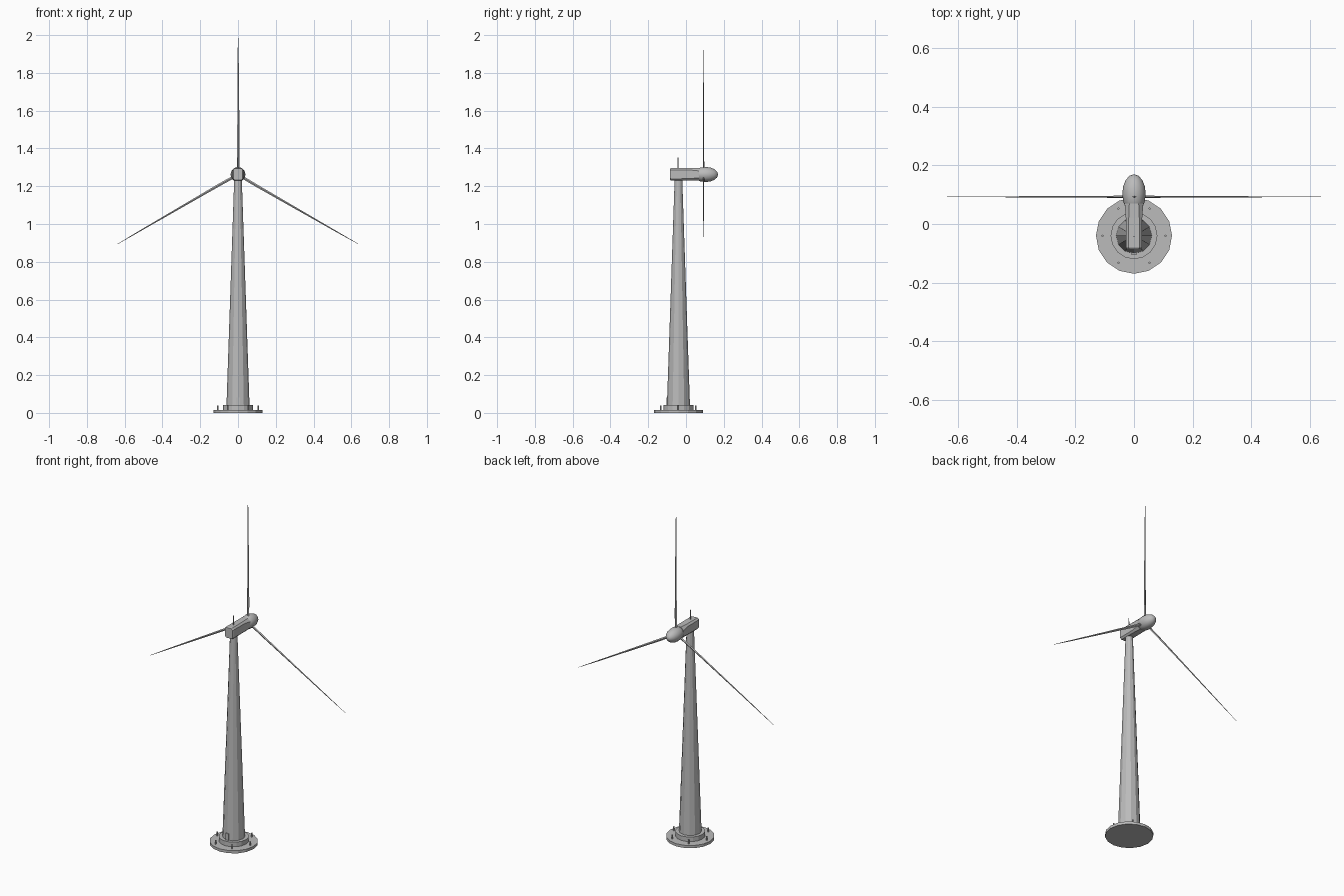
import bpy, bmesh, math
from mathutils import Matrix

if "Cube" in bpy.data.objects:
    bpy.data.objects.remove(bpy.data.objects["Cube"])

TY = -0.04            # tower axis (y)
HUB_Y, HUB_Z = 0.10, 1.262

grey = bpy.data.materials.new("light grey paint")
grey.diffuse_color = (0.5, 0.5, 0.5, 1)
grey.use_nodes = True
grey.node_tree.nodes["Principled BSDF"].inputs["Base Color"].default_value = grey.diffuse_color


def finish(name, bm):
    bmesh.ops.recalc_face_normals(bm, faces=bm.faces[:])
    me = bpy.data.meshes.new(name)
    bm.to_mesh(me)
    bm.free()
    me.materials.append(grey)
    ob = bpy.data.objects.new(name, me)
    bpy.context.collection.objects.link(ob)
    return ob


def cone(name, x, y, z0, z1, r0, r1, sides):
    bm = bmesh.new()
    bmesh.ops.create_cone(bm, cap_ends=True, segments=sides, radius1=r0, radius2=r1,
                          depth=z1 - z0,
                          matrix=Matrix.Translation((x, y, (z0 + z1) / 2)))
    return finish(name, bm)


def loft(name, rings):
    bm = bmesh.new()
    loops = [[bm.verts.new(p) for p in ring] for ring in rings]
    n = len(loops[0])
    for a, b in zip(loops, loops[1:]):
        for i in range(n):
            j = (i + 1) % n
            bm.faces.new((a[i], a[j], b[j], b[i]))
    bm.faces.new(loops[0])
    bm.faces.new(loops[-1])
    return finish(name, bm)


# Foundation, flange and anchor bolts
cone("foundation", 0, TY, 0, 0.016, 0.13, 0.13, 16)
cone("tower_flange", 0, TY, 0.016, 0.043, 0.08, 0.08, 16)
for k in range(6):
    a = math.radians(60 * k)
    cone(f"anchor_bolt_{k + 1}", 0.107 * math.cos(a), TY + 0.107 * math.sin(a),
         0.014, 0.04, 0.004, 0.004, 6)

# Tapered tower
cone("tower", 0, TY, 0.04, 1.24, 0.061, 0.02, 12)

# Access door on the front of the tower
bm = bmesh.new()
bmesh.ops.create_cube(bm, size=1, matrix=Matrix.Translation((0, TY - 0.055, 0.062))
                      @ Matrix.Diagonal((0.02, 0.018, 0.04, 1)))
finish("access_door", bm)


# Nacelle: chamfered box section, slightly rounder at the rotor end
def section(y, hw, hh, c):
    zc = 1.263
    pts = [(hw, hh - c), (hw - c, hh), (c - hw, hh), (-hw, hh - c),
           (-hw, c - hh), (c - hw, -hh), (hw - c, -hh), (hw, c - hh)]
    return [(x, y, zc + z) for x, z in pts]


loft("nacelle", [section(-0.086, 0.025, 0.030, 0.008),
                 section(-0.078, 0.028, 0.033, 0.009),
                 section(0.020, 0.028, 0.033, 0.010),
                 section(0.070, 0.032, 0.034, 0.016)])

# Weather mast on the nacelle
cone("weather_mast", 0, TY - 0.003, 1.29, 1.352, 0.0025, 0.002, 6)

# Egg-shaped hub
bm = bmesh.new()
bmesh.ops.create_uvsphere(bm, u_segments=12, v_segments=8, radius=1,
                          matrix=Matrix.Translation((0, HUB_Y + 0.003, HUB_Z))
                          @ Matrix.Diagonal((0.04, 0.067, 0.04, 1))
                          @ Matrix.Rotation(math.pi / 2, 4, 'X'))
hub = finish("hub", bm)
for f in hub.data.polygons:
    f.use_smooth = True

# Three slender tapered blades: radius, trailing edge, leading edge, half thickness
STATIONS = [(0.02, -0.007, 0.008, 0.004), (0.12, -0.005, 0.009, 0.0032),
            (0.40, -0.003, 0.006, 0.002), (0.59, -0.002, 0.004, 0.0013),
            (0.738, -0.0008, 0.001, 0.0006)]
for k in range(3):
    rot = Matrix.Translation((0, 0.093, HUB_Z)) @ Matrix.Rotation(math.radians(120 * k), 4, 'Y')
    loft(f"blade_{k + 1}", [[(x, y, r) for x, y in
                            ((a, 0), ((a + b) / 2, -t), (b, 0), ((a + b) / 2, t))]
                           for r, a, b, t in STATIONS]).data.transform(rot)
